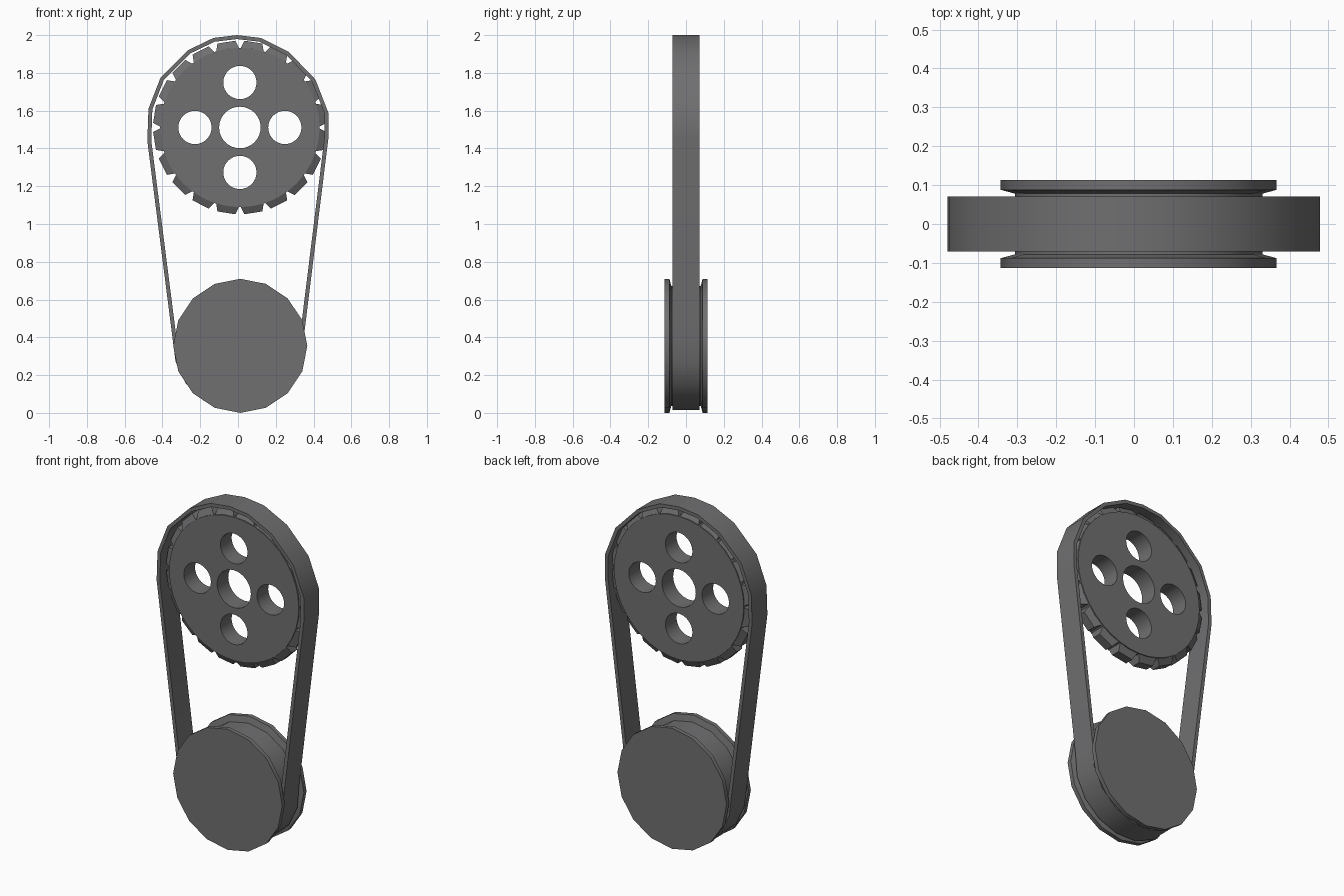
import bpy, bmesh, math
from mathutils import Vector

if "Cube" in bpy.data.objects:
    bpy.data.objects.remove(bpy.data.objects["Cube"])

metal = bpy.data.materials.new("dark grey")
metal.diffuse_color = (0.16, 0.16, 0.165, 1)
metal.use_nodes = True
metal.node_tree.nodes["Principled BSDF"].inputs["Base Color"].default_value = metal.diffuse_color


def finish(bm, name, smooth=True):
    bmesh.ops.recalc_face_normals(bm, faces=bm.faces[:])
    me = bpy.data.meshes.new(name)
    bm.to_mesh(me)
    bm.free()
    me.materials.append(metal)
    ob = bpy.data.objects.new(name, me)
    bpy.context.collection.objects.link(ob)
    if smooth:
        bpy.ops.object.select_all(action='DESELECT')
        ob.select_set(True)
        bpy.context.view_layer.objects.active = ob
        bpy.ops.object.shade_smooth_by_angle(angle=math.radians(30))
    return ob


def polar(cx, cz, r, deg, y=0.0):
    a = math.radians(deg)
    return Vector((cx + r * math.cos(a), y, cz + r * math.sin(a)))


# Lower pulley: 16-sided lathe with two flanges and a groove
def pulley(cx, cz, half):
    prof = [(r, -y) for r, y in half] + [(r, y) for r, y in reversed(half)]
    bm = bmesh.new()
    n = 16
    rings = [[bm.verts.new(polar(cx, cz, r, 360 * i / n, y)) for i in range(n)]
             for r, y in prof]
    for a, b in zip(rings, rings[1:]):
        for i in range(n):
            j = (i + 1) % n
            bm.faces.new((a[i], a[j], b[j], b[i]))
    bm.faces.new(rings[0])
    bm.faces.new(rings[-1])
    return finish(bm, "lower_pulley")


pulley(0.012, 0.355, [(0.355, 0.113), (0.355, 0.088), (0.318, 0.078)])


# Belt: closed strip around both wheels
def belt(width, thick):
    pts = [(0.478, 1.45), (0.478, 1.59), (0.41, 1.765), (0.27, 1.91), (0.12, 1.985),
           (-0.005, 2.0), (-0.13, 1.985), (-0.265, 1.92), (-0.41, 1.775),
           (-0.474, 1.61), (-0.48, 1.44)]
    pts = [Vector(p) for p in pts]
    for i in range(9):
        p = polar(0.004, 0.355, 0.345, 194 + i * (172 / 8))
        pts.append(Vector((p.x, p.z)))
    n = len(pts)
    bm = bmesh.new()
    rows = []
    for i, p in enumerate(pts):
        d0 = (p - pts[i - 1]).normalized()
        d1 = (pts[(i + 1) % n] - p).normalized()
        t = (d0 + d1).normalized()
        q = p + Vector((-t.y, t.x)) * thick      # inward offset
        w = width / 2
        rows.append([bm.verts.new((a.x, y, a.y))
                     for a, y in ((p, -w), (p, w), (q, w), (q, -w))])
    for i in range(n):
        a, b = rows[i], rows[(i + 1) % n]
        for k in range(4):
            m = (k + 1) % 4
            bm.faces.new((a[k], a[m], b[m], b[k]))
    return finish(bm, "drive_belt")


belt(0.142, 0.021)

# Upper sprocket: filled disc outline with five round holes
CX, CZ, HALF = 0.01, 1.511, 0.052
cu = bpy.data.curves.new("sprocket_outline", 'CURVE')
cu.dimensions = '2D'
cu.fill_mode = 'BOTH'
cu.extrude = HALF


def circle(x, z, r, n):
    s = cu.splines.new('POLY')
    s.points.add(n - 1)
    for i, pt in enumerate(s.points):
        p = polar(x, z, r, 360 * i / n)
        pt.co = (p.x, p.z, 0, 1)
    s.use_cyclic_u = True


circle(CX, CZ, 0.422, 40)
circle(CX, CZ, 0.11, 32)
for k in range(4):
    c = polar(CX, CZ, 0.238, 90 * k)
    circle(c.x, c.z, 0.088, 32)
tmp = bpy.data.objects.new("outline_helper", cu)
bpy.context.collection.objects.link(tmp)
bpy.context.view_layer.update()
flat = bpy.data.meshes.new_from_object(
    tmp.evaluated_get(bpy.context.evaluated_depsgraph_get()))
bpy.data.objects.remove(tmp)
bm = bmesh.new()
bm.from_mesh(flat)
for v in bm.verts:                               # stand the disc upright
    v.co = (v.co.x, -v.co.z, v.co.y)
bmesh.ops.remove_doubles(bm, verts=bm.verts[:], dist=1e-5)
for f in bm.faces:
    f.material_index = 0
finish(bm, "sprocket_disc")

# Twenty tapered teeth
bm = bmesh.new()
for k in range(20):
    mid = 9 + 18 * k
    base, tip = [[bm.verts.new(polar(CX, CZ, r, mid + s * a, t * y))
                  for s, t in ((-1, -1), (1, -1), (1, 1), (-1, 1))]
                 for r, a, y in ((0.416, 8.7, HALF - 0.001), (0.46, 6.0, 0.026))]
    bm.faces.new(base)
    bm.faces.new(tip)
    for i in range(4):
        j = (i + 1) % 4
        bm.faces.new((base[i], base[j], tip[j], tip[i]))
finish(bm, "sprocket_teeth", smooth=False)
